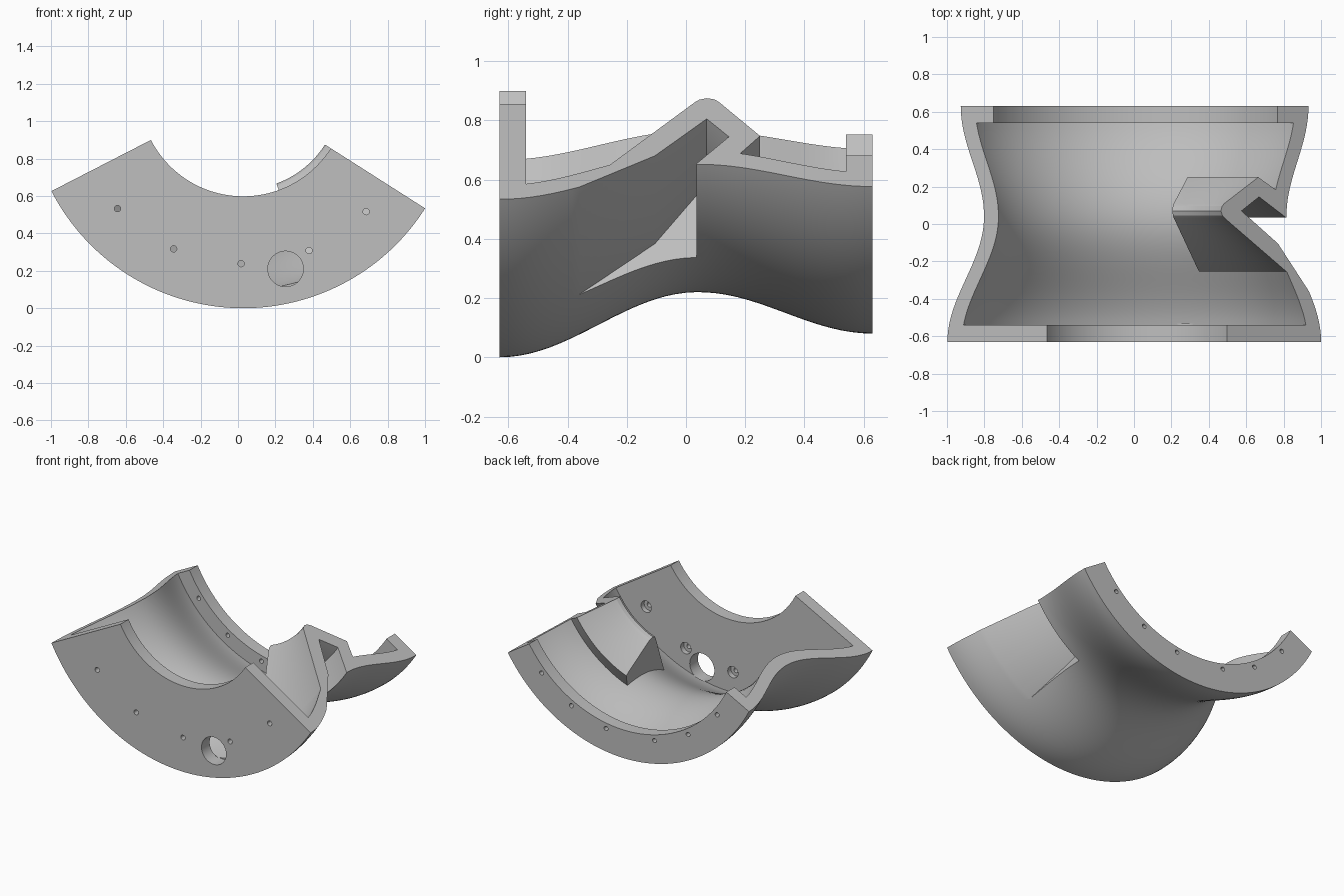
import bpy, bmesh, math

cube = bpy.data.objects.get("Cube")
if cube:
    bpy.data.objects.remove(cube, do_unlink=True)

CX, CZ = 0.028, 1.153              # sweep axis, running along y
START, END = -152.8, -32.5         # angular span of the shell in degrees
WALL = 0.087
FRONT, WAIST, BACK = -0.63, 0.04, 0.63

grey = bpy.data.materials.new("light_grey")
grey.use_nodes = True
grey.diffuse_color = (0.52, 0.52, 0.52, 1)
grey.node_tree.nodes["Principled BSDF"].inputs["Base Color"].default_value = grey.diffuse_color


def at(angle, r, y):
    a = math.radians(angle)
    return (CX + r * math.cos(a), y, CZ + r * math.sin(a))


def make_object(name, bm):
    bmesh.ops.recalc_face_normals(bm, faces=bm.faces[:])
    mesh = bpy.data.meshes.new(name)
    bm.to_mesh(mesh)
    bm.free()
    obj = bpy.data.objects.new(name, mesh)
    bpy.context.collection.objects.link(obj)
    mesh.materials.append(grey)
    return obj


def sweep(name, profile, a0, a1, steps):
    """Closed (y, radius) profile swept round the axis, capped at both ends."""
    bm = bmesh.new()
    rings = [[bm.verts.new(at(a0 + (a1 - a0) * i / steps, r, y)) for y, r in profile]
             for i in range(steps + 1)]
    n = len(profile)
    for p, q in zip(rings, rings[1:]):
        for j in range(n):
            k = (j + 1) % n
            bm.faces.new((p[j], p[k], q[k], q[j]))
    bm.faces.new(rings[0])
    bm.faces.new(rings[-1])
    return make_object(name, bm)


def drill(name, angle, r, radius, y0, y1, sides=24):
    """Round cutter parallel to y."""
    x, _, z = at(angle, r, 0)
    bm = bmesh.new()
    rings = [[bm.verts.new((x + radius * math.cos(2 * math.pi * i / sides), y,
                            z + radius * math.sin(2 * math.pi * i / sides)))
              for i in range(sides)] for y in (y0, y1)]
    for i in range(sides):
        k = (i + 1) % sides
        bm.faces.new((rings[0][i], rings[0][k], rings[1][k], rings[1][i]))
    bm.faces.new(rings[0])
    bm.faces.new(rings[1])
    return make_object(name, bm)


def combine(target, tool, operation):
    mod = target.modifiers.new("combine", 'BOOLEAN')
    mod.operation, mod.object, mod.solver = operation, tool, 'EXACT'
    graph = bpy.context.evaluated_depsgraph_get()
    mesh = bpy.data.meshes.new_from_object(target.evaluated_get(graph))
    target.modifiers.clear()
    target.data = mesh
    bpy.data.objects.remove(tool, do_unlink=True)


def outer(y):
    """Waisted outside radius."""
    edge, r = (FRONT, 1.153) if y < WAIST else (BACK, 1.073)
    t = (y - WAIST) / (edge - WAIST)
    return 0.933 + (r - 0.933) * (1 - math.cos(math.pi * t)) / 2


# Waisted shell with a deep front flange and a shallow back flange
N = 36
ys = [FRONT + (BACK - FRONT) * i / N for i in range(N + 1)]
lo, hi = -0.54, 0.54
inner_ys = [hi + (lo - hi) * i / N for i in range(N + 1)]
profile = [(y, outer(y)) for y in ys]
profile += [(BACK, 0.877), (hi, 0.877)]
profile += [(y, outer(y) - WALL) for y in inner_ys]
profile += [(lo, 0.555), (FRONT, 0.555)]
shell = sweep("waisted_shell", profile, START, END + 6, 90)

# Hooked rib on the inside, with its rounded crest
rib = [(-0.29, 0.98), (-0.25, 0.927), (0.03, 0.543), (0.045, 0.527), (0.07, 0.518),
       (0.095, 0.525), (0.11, 0.54), (0.25, 0.755), (0.185, 0.862), (0.165, 0.895), (0.04, 0.89)]
combine(shell, sweep("rib", rib, -70, END + 4, 30), 'UNION')

# Pocket cut into the rib from outside
pocket = [(-0.515, 1.195), (-0.105, 0.88), (0.07, 0.648), (0.145, 0.76),
          (0.035, 0.93), (0.035, 1.195)]
combine(shell, sweep("pocket", pocket, -61, END + 9, 30), 'DIFFERENCE')

# Trim the end flat
trim = [(-0.9, 0.3), (0.9, 0.3), (0.9, 1.4), (-0.9, 1.4)]
combine(shell, sweep("end_trim", trim, END, END + 14, 8), 'DIFFERENCE')

# Large opening and recessed screw holes in the front flange
combine(shell, drill("opening", -76.5, 0.97, 0.095, -0.7, -0.532, 48), 'DIFFERENCE')
for i in range(5):
    a = -137.3 + 23.3 * i
    combine(shell, drill("screw", a, 0.915, 0.017, -0.7, -0.5), 'DIFFERENCE')
    combine(shell, drill("recess", a, 0.915, 0.04, -0.575, -0.5), 'DIFFERENCE')

# Screw holes in the back flange
for a in (-140.8, -122, -104.3, -80.7, -63, -45.2):
    combine(shell, drill("screw", a, 0.915, 0.015, 0.5, 0.7), 'DIFFERENCE')

bpy.ops.object.select_all(action='DESELECT')
shell.select_set(True)
bpy.context.view_layer.objects.active = shell
bpy.ops.object.shade_smooth_by_angle(angle=math.radians(25))
